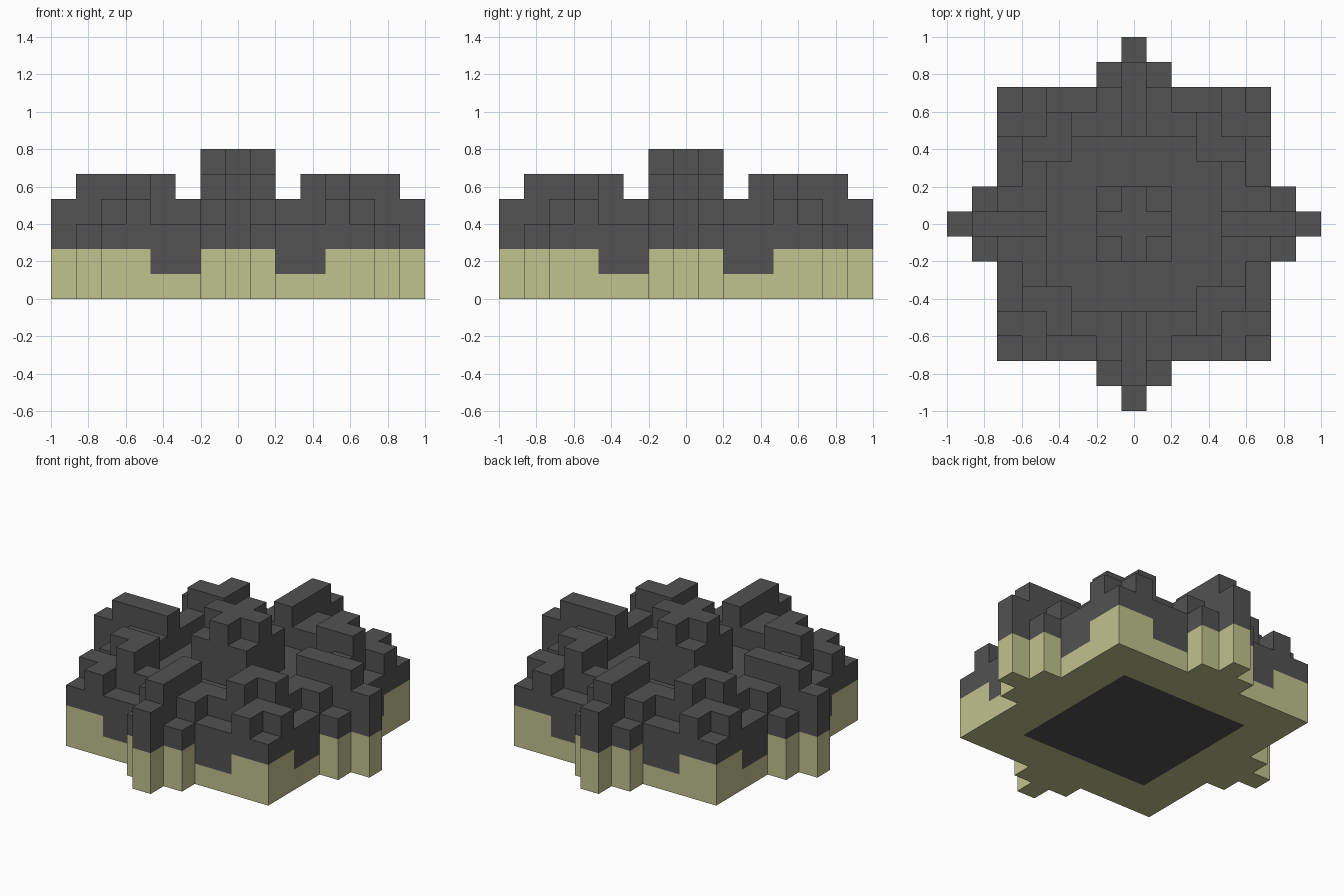
import bpy
import bmesh

cube = bpy.data.objects.get("Cube")
if cube:
    bpy.data.objects.remove(cube, do_unlink=True)

U = 2 / 15  # edge length of one block


def make_material(name, color):
    mat = bpy.data.materials.new(name)
    mat.use_nodes = True
    mat.diffuse_color = color
    bsdf = mat.node_tree.nodes["Principled BSDF"]
    bsdf.inputs["Base Color"].default_value = color
    bsdf.inputs["Roughness"].default_value = 0.9
    return mat


stone = make_material("dark_stone", (0.084, 0.084, 0.084, 1))
sand = make_material("pale_sand", (0.527, 0.539, 0.27, 1))
STONE, SAND = 0, 1

# Block heights by cell, repeated in all eight symmetric octants
heights = {}


def stamp(xs, ys, h):
    for x in xs:
        for y in ys:
            for a, b in ((x, y), (y, x)):
                for sx in (-1, 1):
                    for sy in (-1, 1):
                        heights[a * sx, b * sy] = h


stamp(range(6), range(6), 3)        # square base and courtyard floor
stamp(range(5), [4], 4)             # raised rim
stamp([4], [5], 4)                  # corner battlements
stamp([1], [5], 4)                  # shoulders beside the ridges
stamp([1], [6], 3)                  # steps beside the ridges
stamp([0], [4, 5, 6], 5)            # ridge on each side
stamp([0], [7], 4)                  # tip of each ridge
stamp([3], [3, 4], 5)               # inner corner walls
stamp([1], [1], 5)                  # centre block corners
stamp([0], [0, 1], 6)               # centre cross

bm = bmesh.new()


def quad(points, mat):
    face = bm.faces.new([bm.verts.new([c * U for c in p]) for p in points])
    face.material_index = mat


for (x, y), h in heights.items():
    corners = [(x - .5, y - .5), (x + .5, y - .5), (x + .5, y + .5), (x - .5, y + .5)]
    # Top and underside, with a dark square in the middle of the underside
    quad([(a, b, h) for a, b in corners], STONE)
    inside = max(abs(x), abs(y)) <= 3
    quad([(a, b, 0) for a, b in reversed(corners)], STONE if inside else SAND)
    # Exposed sides: pale lower band with dark notches between corner and middle
    for i, (dx, dy) in enumerate(((0, -1), (1, 0), (0, 1), (-1, 0))):
        (ax, ay), (bx, by) = corners[i], corners[(i + 1) % 4]
        along = abs(x if dx == 0 else y)
        band = 1 if along in (2, 3) else 2
        for z in range(heights.get((x + dx, y + dy), 0), h):
            quad([(ax, ay, z), (bx, by, z), (bx, by, z + 1), (ax, ay, z + 1)],
                 SAND if z < band else STONE)

bmesh.ops.remove_doubles(bm, verts=bm.verts, dist=U / 100)
mesh = bpy.data.meshes.new("stepped_block")
bm.to_mesh(mesh)
bm.free()
mesh.materials.append(stone)
mesh.materials.append(sand)
obj = bpy.data.objects.new("stepped_block", mesh)
bpy.context.collection.objects.link(obj)
